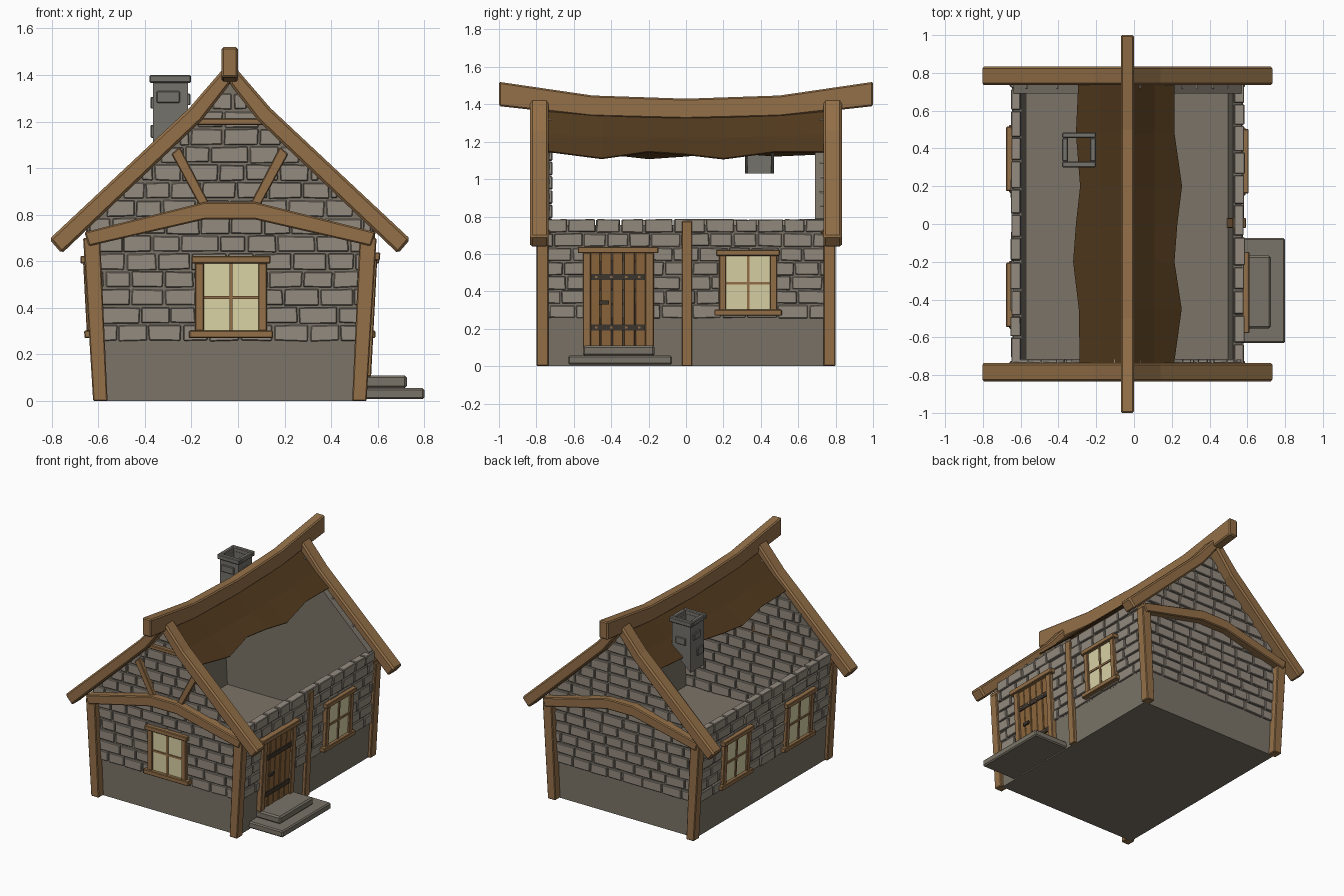
import bpy, bmesh, math, random

if "Cube" in bpy.data.objects:
    bpy.data.objects.remove(bpy.data.objects["Cube"])
random.seed(4)
CX = -0.035          # symmetry axis of the house


def material(name, r, g, b):
    m = bpy.data.materials.new(name)
    lin = [((c / 255 + 0.055) / 1.055) ** 2.4 for c in (r, g, b)]
    m.diffuse_color = (*lin, 1)
    m.use_nodes = True
    m.node_tree.nodes["Principled BSDF"].inputs["Base Color"].default_value = m.diffuse_color
    return m


WOOD = material("timber", 148, 112, 72)
DOOR = material("door wood", 140, 102, 60)
BRICK = material("stone brick", 148, 139, 128)
WALL = material("plinth stone", 123, 116, 104)
STEP = material("step stone", 122, 116, 104)
CHIM = material("chimney stone", 116, 114, 107)
GLASS = material("window glass", 218, 210, 165)
IRON = material("dark iron", 62, 54, 46)
ROOF = material("roof underlay", 82, 58, 30)


def make(name, mat, cells, bevel=0.0):
    """Each cell is a pair of matching loops, joined into a closed solid."""
    bm = bmesh.new()
    for a, b in cells:
        va, vb = [bm.verts.new(p) for p in a], [bm.verts.new(p) for p in b]
        bm.faces.new(va)
        bm.faces.new(vb[::-1])
        for i in range(len(va)):
            j = (i + 1) % len(va)
            bm.faces.new((va[j], va[i], vb[i], vb[j]))
    bmesh.ops.recalc_face_normals(bm, faces=bm.faces)
    me = bpy.data.meshes.new(name)
    bm.to_mesh(me)
    bm.free()
    me.materials.append(mat)
    ob = bpy.data.objects.new(name, me)
    bpy.context.collection.objects.link(ob)
    if bevel:
        m = ob.modifiers.new("bevel", "BEVEL")
        m.width, m.segments, m.limit_method = bevel, 1, "ANGLE"
    return ob


def prism(pts, y0, y1):                    # x/z profile (x from house axis) extruded in y
    return [(CX + u, y0, z) for u, z in pts], [(CX + u, y1, z) for u, z in pts]


def flip(pts):
    return [(-u, z) for u, z in pts]


# wall frames: s along the wall, z up, d outwards
WALLS = {
    "right": lambda s, z, d: (CX + 0.565 + 0.052 * z + d, s, z),
    "left": lambda s, z, d: (CX - 0.565 - 0.052 * z - d, s, z),
    "front": lambda s, z, d: (CX + s, -0.745 - d, z),
    "back": lambda s, z, d: (CX + s, 0.745 + d, z),
}


def box(f, s0, s1, z0, z1, d0, d1):
    q = ((s0, z0), (s1, z0), (s1, z1), (s0, z1))
    return [f(s, z, d0) for s, z in q], [f(s, z, d1) for s, z in q]


def plain(x, y, z):
    return x, y, z


def block(x0, x1, y0, y1, z0, z1):
    return box(plain, x0, x1, y0, y1, z0, z1)


# plinth
make("plinth", WALL, [([(CX + sx * 0.565, sy * 0.745, 0) for sx, sy in ((-1, -1), (1, -1), (1, 1), (-1, 1))],
                       [(CX + sx * 0.578, sy * 0.745, 0.255) for sx, sy in ((-1, -1), (1, -1), (1, 1), (-1, 1))])])

# wall panels
side = [(0.578, 0.25), (0.603, 0.74), (0.603, 0.79), (0.15, 1.22), (0, 1.38)]
gable = side + flip(side)[-2::-1]
make("front_wall", WALL, [prism(gable, -0.745, -0.73)])
make("back_wall", WALL, [prism(gable, 0.745, 0.69)])
for n in ("left", "right"):
    make(n + "_wall", WALL, [box(WALLS[n], -0.74, 0.74, 0.25, 0.755, -0.045, 0)])


# brick courses
def half_width(z):
    if z < 0.80:
        return 0.565 + 0.05 * z
    return 0.15 + (1.23 - z) * 1.053 if z < 1.23 else 0.15 * (1.40 - z) / 0.17


def bricks(n, rows, inner, width):
    cells, h = [], 0.0765
    for r in range(rows):
        z0 = 0.258 + r * h
        z1 = z0 + h - 0.009
        w = width(z1)
        s = -w - (0.08 if r % 2 else 0) + random.uniform(-0.02, 0.02)
        while s < w - 0.01:
            e = s + random.uniform(0.11, 0.17)
            a, b = max(s, -w), min(e - 0.009, w)
            if b - a > 0.015:
                d = random.uniform(0.008, 0.017)
                j = lambda k=0.003: random.uniform(-k, k)
                q = [(a + j(), z0 + j()), (b + j(), z0 + j()), (b + j(), z1 + j()), (a + j(), z1 + j())]
                cells.append(([WALLS[n](u, v, inner) for u, v in q], [WALLS[n](u, v, d) for u, v in q]))
            s = e
    make(n + "_bricks", BRICK, cells, 0.004)


bricks("front", 14, -0.03, half_width)
bricks("back", 14, -0.03, half_width)
bricks("left", 7, -0.04, lambda z: 0.742)
bricks("right", 7, -0.04, lambda z: 0.742)

# corner posts, curved tie beams, rafters
post = [(0.525, 0), (0.587, 0), (0.63, 0.70), (0.557, 0.70)]
tie = [(-0.605, 0.665), (-0.105, 0.78), (0.105, 0.78), (0.605, 0.665),
       (0.625, 0.725), (0.105, 0.855), (-0.105, 0.855), (-0.625, 0.725)]
rafter = [(0, 1.45), (0.03, 1.425), (0.175, 1.257), (0.775, 0.695), (0.722, 0.633), (0.12, 1.205), (0, 1.36)]
for n, sy in (("front", -1), ("back", 1)):
    make(n + "_posts", WOOD, [prism(p, sy * 0.735, sy * 0.80) for p in (post, flip(post))], 0.005)
    make(n + "_tie_beam", WOOD, [prism(tie, sy * 0.725, sy * 0.81)], 0.006)
    make(n + "_rafters", WOOD, [prism(p, sy * 0.735, sy * 0.833) for p in (rafter, flip(rafter))], 0.011)
make("side_post", WOOD, [box(WALLS["right"], -0.022, 0.033, 0, 0.775, -0.05, 0.022)], 0.004)

# gable braces and collar on the front only
brace = [(0.085, 0.84), (0.13, 0.84), (0.25, 1.06), (0.215, 1.09)]
collar = [(-0.15, 1.185), (0.15, 1.185), (0.13, 1.212), (-0.13, 1.212)]
make("gable_braces", WOOD, [prism(p, -0.74, -0.782) for p in (brace, flip(brace), collar)], 0.004)

# sagging ridge beam
ridge = [(-1, 1.39), (-0.5, 1.335), (0, 1.322), (0.5, 1.335), (1, 1.39),
         (1, 1.52), (0.5, 1.447), (0, 1.43), (-0.5, 1.447), (-1, 1.52)]
make("ridge_beam", WOOD, [([(CX - 0.035, y, z) for y, z in ridge], [(CX + 0.035, y, z) for y, z in ridge])], 0.008)

# torn roof underlay
ys = (-0.738, -0.45, -0.2, 0, 0.2, 0.48, 0.738)
left_edge = (0.25, 0.255, 0.285, 0.27, 0.248, 0.27, 0.258)
right_edge = (0.245, 0.285, 0.247, 0.262, 0.287, 0.247, 0.247)
bm = bmesh.new()
cols = []
for y, le, re in zip(ys, left_edge, right_edge):
    sag = 0.035 * (1 - (y / 0.738) ** 2)
    line = [(-le, 1.375 - le * 0.93), (-0.14, 1.236 - sag * 0.5), (0, 1.385 - sag),
            (0.14, 1.236 - sag * 0.5), (re, 1.375 - re * 0.93)]
    cols.append([bm.verts.new((CX + u, y, z)) for u, z in line])
for a, b in zip(cols, cols[1:]):
    for i in range(4):
        bm.faces.new((a[i], a[i + 1], b[i + 1], b[i]))
bmesh.ops.recalc_face_normals(bm, faces=bm.faces)
me = bpy.data.meshes.new("roof_underlay")
bm.to_mesh(me)
bm.free()
me.materials.append(ROOF)
underlay = bpy.data.objects.new("roof_underlay", me)
bpy.context.collection.objects.link(underlay)
sol = underlay.modifiers.new("thickness", "SOLIDIFY")
sol.thickness, sol.offset = 0.008, 0


# windows
def window(name, wall, c):
    f = WALLS[wall]
    make(name + "_glass", GLASS, [box(f, c - 0.125, c + 0.125, 0.295, 0.595, 0.0, 0.02)])
    make(name + "_frame", WOOD, [
        box(f, c - 0.17, c + 0.17, 0.59, 0.622, -0.005, 0.045),
        box(f, c - 0.18, c + 0.18, 0.27, 0.302, -0.005, 0.045),
        box(f, c - 0.155, c - 0.117, 0.30, 0.592, -0.005, 0.034),
        box(f, c + 0.117, c + 0.155, 0.30, 0.592, -0.005, 0.034)], 0.004)
    make(name + "_bars", WOOD, [
        box(f, c - 0.007, c + 0.007, 0.30, 0.592, 0.01, 0.027),
        box(f, c - 0.12, c + 0.12, 0.437, 0.451, 0.01, 0.027)])


window("front_window", "front", 0.005)
window("right_window", "right", 0.332)
window("left_back_window", "left", 0.345)
window("left_front_window", "left", -0.375)

# door
R = WALLS["right"]
pw = 0.31 / 5
make("door_planks", DOOR, [box(R, -0.52 + i * pw + 0.002, -0.52 + (i + 1) * pw - 0.002, 0.108, 0.607, 0,
                               0.021 + 0.003 * (i % 2)) for i in range(5)], 0.003)
make("door_frame", WOOD, [box(R, -0.552, -0.508, 0.105, 0.607, -0.005, 0.036),
                          box(R, -0.218, -0.172, 0.105, 0.607, -0.005, 0.036),
                          box(R, -0.578, -0.148, 0.604, 0.638, -0.005, 0.048)], 0.004)
make("door_bands", IRON, [box(R, -0.507, -0.22, z, z + 0.034, 0.01, 0.029) for z in (0.19, 0.46)]
     + [box(R, -0.466, -0.412, 0.33, 0.35, 0.01, 0.036)])
make("door_studs", WOOD, [box(R, y - 0.006, y + 0.006, z - 0.006, z + 0.006, 0.02, 0.034)
                          for y in (-0.48, -0.40, -0.32, -0.25) for z in (0.207, 0.477)])

# door steps
make("lower_step", STEP, [block(0.50, 0.80, -0.63, -0.075, 0.008, 0.056)], 0.008)
make("upper_step", STEP, [block(0.50, 0.725, -0.552, -0.168, 0.055, 0.11)], 0.01)

# chimney: hollow shaft with a bottom cut to the roof slope, cap ring, raised stones
X0, X1, Y0, Y1 = -0.365, -0.215, 0.315, 0.47
cut = [(X0 - CX, 1.03), (X1 - CX, 1.17), (X1 - CX, 1.37), (X0 - CX, 1.37)]
make("chimney_shaft", CHIM, [prism(cut, Y0, Y0 + 0.015), prism(cut, Y1 - 0.015, Y1),
                             block(X0, X0 + 0.015, Y0 + 0.015, Y1 - 0.015, 1.03, 1.37),
                             block(X1 - 0.015, X1, Y0 + 0.015, Y1 - 0.015, 1.17, 1.37)])
cx0, cx1, cy0, cy1, w = -0.38, -0.202, 0.3, 0.485, 0.03
make("chimney_cap", CHIM, [block(cx0, cx1, cy0, cy0 + w, 1.366, 1.40), block(cx0, cx1, cy1 - w, cy1, 1.366, 1.40),
                           block(cx0, cx0 + w, cy0 + w, cy1 - w, 1.366, 1.40),
                           block(cx1 - w, cx1, cy0 + w, cy1 - w, 1.366, 1.40)], 0.005)
make("chimney_stones", CHIM, [block(-0.35, -0.25, 0.305, 0.32, 1.28, 1.33),
                              block(-0.376, -0.36, 0.36, 0.44, 1.255, 1.305),
                              block(-0.376, -0.36, 0.33, 0.40, 1.13, 1.185),
                              block(-0.33, -0.25, 0.465, 0.48, 1.22, 1.27),
                              block(-0.22, -0.204, 0.34, 0.42, 1.27, 1.32)], 0.004)
